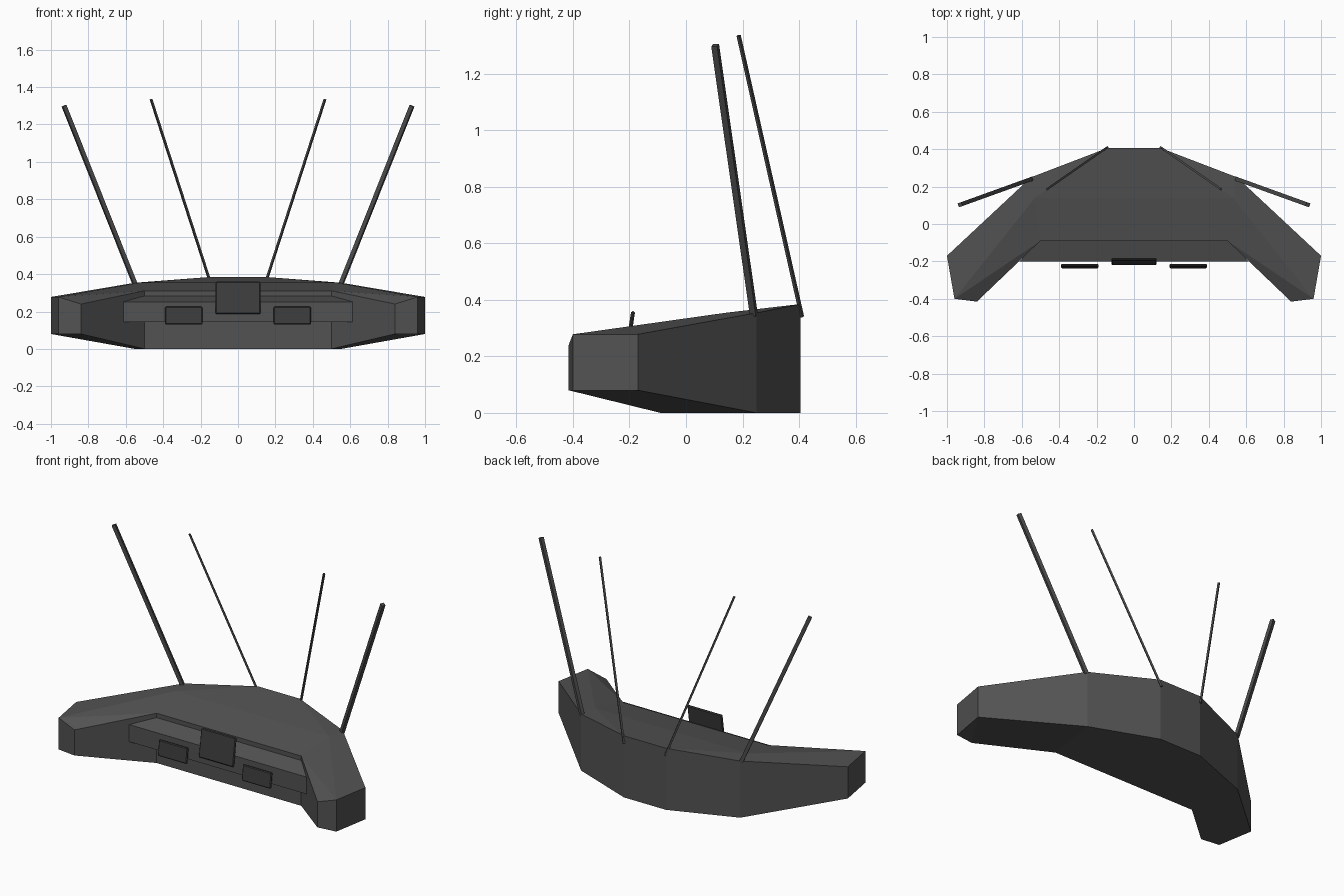
import bpy, bmesh
from mathutils import Vector, Matrix

if "Cube" in bpy.data.objects:
    bpy.data.objects.remove(bpy.data.objects["Cube"])


def paint(name, v):
    m = bpy.data.materials.new(name)
    m.diffuse_color = (v, v, v, 1)
    m.use_nodes = True
    m.node_tree.nodes["Principled BSDF"].inputs["Base Color"].default_value = m.diffuse_color
    return m


SHELL = paint("shell_grey", 0.085)
DARK = paint("screen_grey", 0.045)
ROD = paint("antenna_grey", 0.07)


def finish(name, bm, mat, mirror=False):
    bmesh.ops.recalc_face_normals(bm, faces=bm.faces[:])
    me = bpy.data.meshes.new(name)
    bm.to_mesh(me)
    bm.free()
    me.materials.append(mat)
    ob = bpy.data.objects.new(name, me)
    bpy.context.collection.objects.link(ob)
    if mirror:
        ob.modifiers.new("mirror", 'MIRROR')
    return ob


# Crescent body: right half from a plan outline with top and bottom heights
plan = {  # x, y, bottom, top
    'a0': (0, .405, 0, .385), 'a': (.145, .405, 0, .385), 'b': (.55, .25, 0, .354),
    'c': (1, -.17, .08, .278), 'd': (.96, -.40, .08, .278), 'e': (.84, -.415, .08, .24),
    'f': (.5, -.09, 0, .311), 'f0': (0, -.09, 0, .311)}
bm = bmesh.new()
lo = {k: bm.verts.new((x, y, b)) for k, (x, y, b, t) in plan.items()}
hi = {k: bm.verts.new((x, y, t)) for k, (x, y, b, t) in plan.items()}
hi['g'] = bm.verts.new((.53, .14, .354))
hi['g0'] = bm.verts.new((0, .14, .354))
ring = list(plan)
for p, q in zip(ring, ring[1:]):
    bm.faces.new((lo[p], lo[q], hi[q], hi[p]))
for f in ("a0 a g g0", "a b g", "b c d g", "g d f", "d e f", "g0 g f f0"):
    bm.faces.new([hi[k] for k in f.split()])
for f in ("a0 a b f f0", "b c e f", "c d e"):
    bm.faces.new([lo[k] for k in f.split()])
finish("crescent_body", bm, SHELL, True)

# Console ledge: side profile spanning between the two arms
bm = bmesh.new()
profile = [(-.2, .145), (-.2, .252), (-.088, .284), (-.088, .145)]
half = [.612, .612, .5, .5]
left = [bm.verts.new((-w, y, z)) for w, (y, z) in zip(half, profile)]
right = [bm.verts.new((w, y, z)) for w, (y, z) in zip(half, profile)]
bm.faces.new(left)
bm.faces.new(right)
for i in range(4):
    j = (i + 1) % 4
    bm.faces.new((left[i], left[j], right[j], right[i]))
finish("console_ledge", bm, SHELL)


def screen(name, center, size, tilt, mirror=False):
    bm = bmesh.new()
    bmesh.ops.create_cube(bm, size=1, matrix=Matrix.LocRotScale(
        Vector(center), Matrix.Rotation(tilt, 3, 'X'), Vector(size)))
    bmesh.ops.bevel(bm, geom=bm.edges[:], offset=.005, segments=1, affect='EDGES')
    finish(name, bm, DARK, mirror)


# Screens
screen("center_screen", (0, -.2, .273), (.24, .014, .175), -.15)
screen("side_screen", (.29, -.225, .178), (.2, .014, .097), -.12, True)


def rod(name, start, end, width):
    a, b = Vector(start), Vector(end)
    d = b - a
    rot = d.to_track_quat('Z', 'Y')
    bm = bmesh.new()
    bmesh.ops.create_cube(bm, size=1, matrix=Matrix.LocRotScale(
        (a + b) / 2, rot, Vector((width, width, d.length))))
    finish(name, bm, ROD, True)


# Antennas
rod("outer_antenna", (.55, .24, .345), (.93, .103, 1.3), .022)
rod("inner_antenna", (.143, .41, .34), (.465, .186, 1.335), .011)
